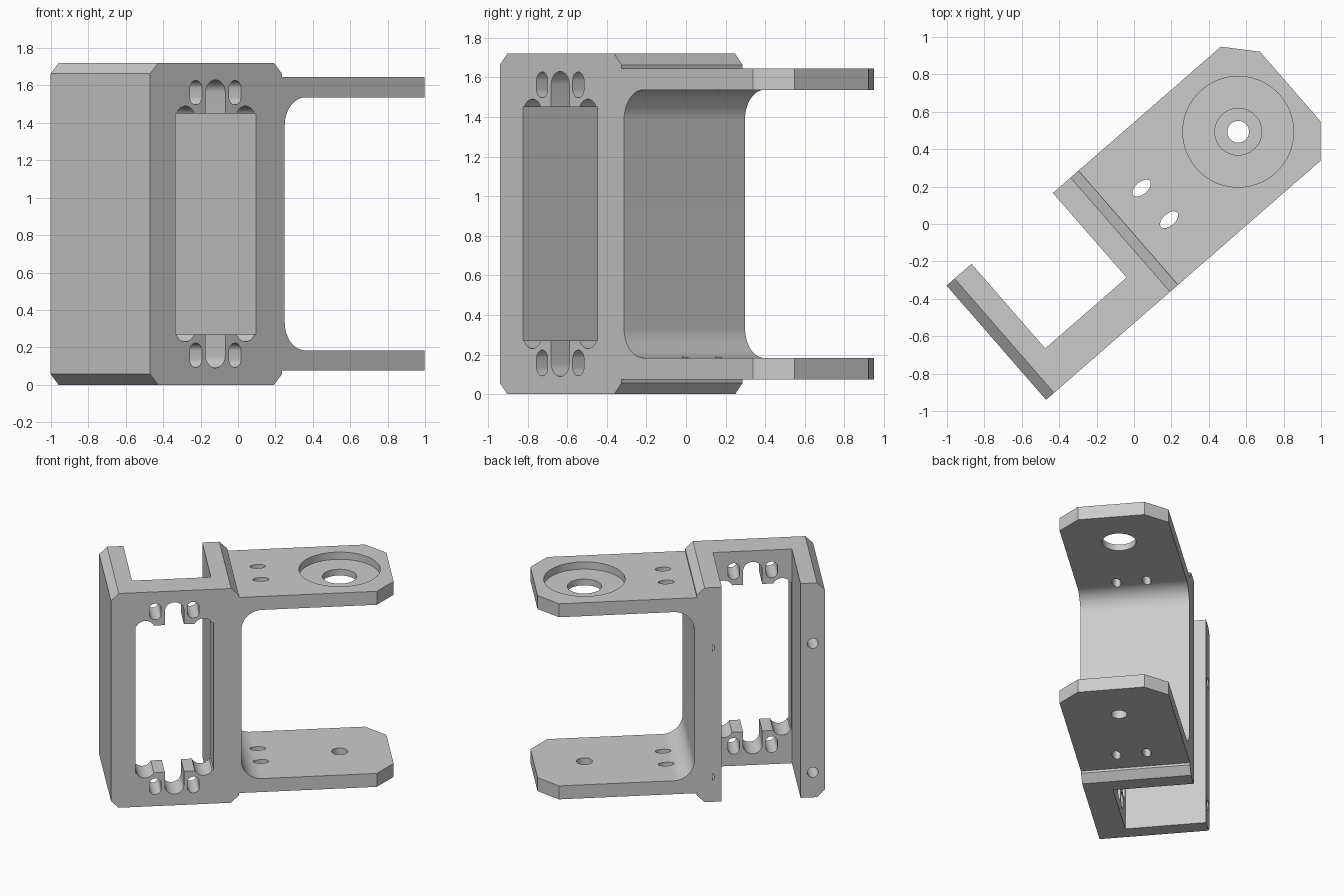
import bpy, bmesh
from math import sin, cos, pi, radians

cube = bpy.data.objects.get("Cube")
if cube:
    bpy.data.objects.remove(cube, do_unlink=True)

grey = bpy.data.materials.new("plain_grey")
grey.use_nodes = True
colour = (0.6, 0.6, 0.6, 1)
grey.diffuse_color = colour
grey.node_tree.nodes["Principled BSDF"].inputs["Base Color"].default_value = colour

H = 1.72                    # overall height
FRONT, BACK = -0.40, 0.41   # depth range
MID = -0.508                # centre line of the window


def prism(name, outline, axis, lo, hi):
    """Extrude an outline along y (outline in x, z) or z (outline in x, y)."""
    bm = bmesh.new()
    place = (lambda p, d: (p[0], d, p[1])) if axis == "y" else (lambda p, d: (p[0], p[1], d))
    face = bm.faces.new([bm.verts.new(place(p, lo)) for p in outline])
    new = bmesh.ops.extrude_face_region(bm, geom=[face])["geom"]
    for v in new:
        if isinstance(v, bmesh.types.BMVert):
            v.co["xyz".index(axis)] = hi
    bmesh.ops.recalc_face_normals(bm, faces=bm.faces)
    mesh = bpy.data.meshes.new(name)
    bm.to_mesh(mesh)
    bm.free()
    mesh.materials.append(grey)
    ob = bpy.data.objects.new(name, mesh)
    bpy.context.collection.objects.link(ob)
    return ob


def rect(x0, x1, y0, y1):
    return [(x0, y0), (x1, y0), (x1, y1), (x0, y1)]


def oval(cx, cy, rx, ry=None, straight=0, n=48):
    """Circle, ellipse, or slot with a straight middle along the second axis."""
    ry = ry or rx
    pts = []
    for i in range(n):
        a = 2 * pi * (i + 0.5) / n
        pts.append((cx + rx * cos(a), cy + ry * sin(a) + (straight if sin(a) > 0 else -straight)))
    return pts


def combine(ob, other, operation="DIFFERENCE"):
    """Apply a boolean and discard the second object."""
    mod = ob.modifiers.new("cut", "BOOLEAN")
    mod.operation, mod.solver, mod.object = operation, "EXACT", other
    bpy.context.view_layer.objects.active = ob
    bpy.ops.object.modifier_apply(modifier=mod.name)
    bpy.data.objects.remove(other, do_unlink=True)


def cut(ob, outline, axis, lo, hi):
    combine(ob, prism("cutter", outline, axis, lo, hi))


# Channel-shaped holder with chamfered outer edges
c = 0.057
left, right = -0.972, -0.036
holder = prism("servo_bracket", [
    (left + c, 0), (right - c, 0), (right, c), (right, H - c),
    (right - c, H), (left + c, H), (left, H - c), (left, c)], "y", FRONT, BACK)
cut(holder, rect(-0.795, -0.218, -0.19, 1), "z", -1, 3)

# Window with relieved corners, cable slots and screw slots
cut(holder, rect(-0.793, -0.220, 0.27, H - 0.27), "y", -1, 0)
for flip in (False, True):
    def level(z):
        return H - z if flip else z
    for side in (-1, 1):
        cut(holder, oval(MID + side * 0.213, level(1.42), 0.07), "y", -1, -0.1)
        cut(holder, oval(MID + side * 0.139, level(1.562), 0.043, straight=0.022), "y", -1, -0.1)
    cut(holder, oval(MID, level(1.48), 0.07, straight=0.08), "y", -1, -0.1)

# Screw holes in the rear ends of both side walls
for x in (-0.885, -0.125):
    for z in (0.2, 1.235):
        cut(holder, oval(x, z, 0.04, n=32), "y", 0.16, 1)

# Fork: clipped outline with a filleted opening
end, clip = 1.113, 0.14
fork = prism("fork", [
    (-0.15, FRONT), (end - clip, FRONT), (end, FRONT + 0.158),
    (end, BACK - 0.158), (end - clip, BACK), (-0.15, BACK)], "z", 0.075, H - 0.075)
inner, r, z0 = -0.017, 0.15, 0.183
arc = [(inner + r - r * sin(a), z0 + r - r * cos(a))
       for a in (pi / 2 * i / 14 for i in range(15))]
opening = [(2, z0)] + arc + [(x, H - z) for x, z in reversed(arc)] + [(2, H - z0)]
cut(fork, opening, "y", -1, 1)

# Bearing seat above, small pivot hole below, oval holes through both arms
px, py = 0.744, 0.006
cut(fork, oval(px, py, 0.296, n=96), "z", H - 0.133, 2)
cut(fork, oval(px, py, 0.125), "z", 1, 2)
cut(fork, oval(px, py, 0.058), "z", -1, 1)
for y in (-0.106, 0.118):
    cut(fork, oval(0.157, y, 0.058, 0.032), "z", -1, 3)

# One solid part, turned into its standing orientation
combine(holder, fork, "UNION")
holder.rotation_euler.z = radians(41.05)
bpy.ops.object.select_all(action="DESELECT")
holder.select_set(True)
bpy.context.view_layer.objects.active = holder
bpy.ops.object.shade_smooth_by_angle(angle=radians(30))
